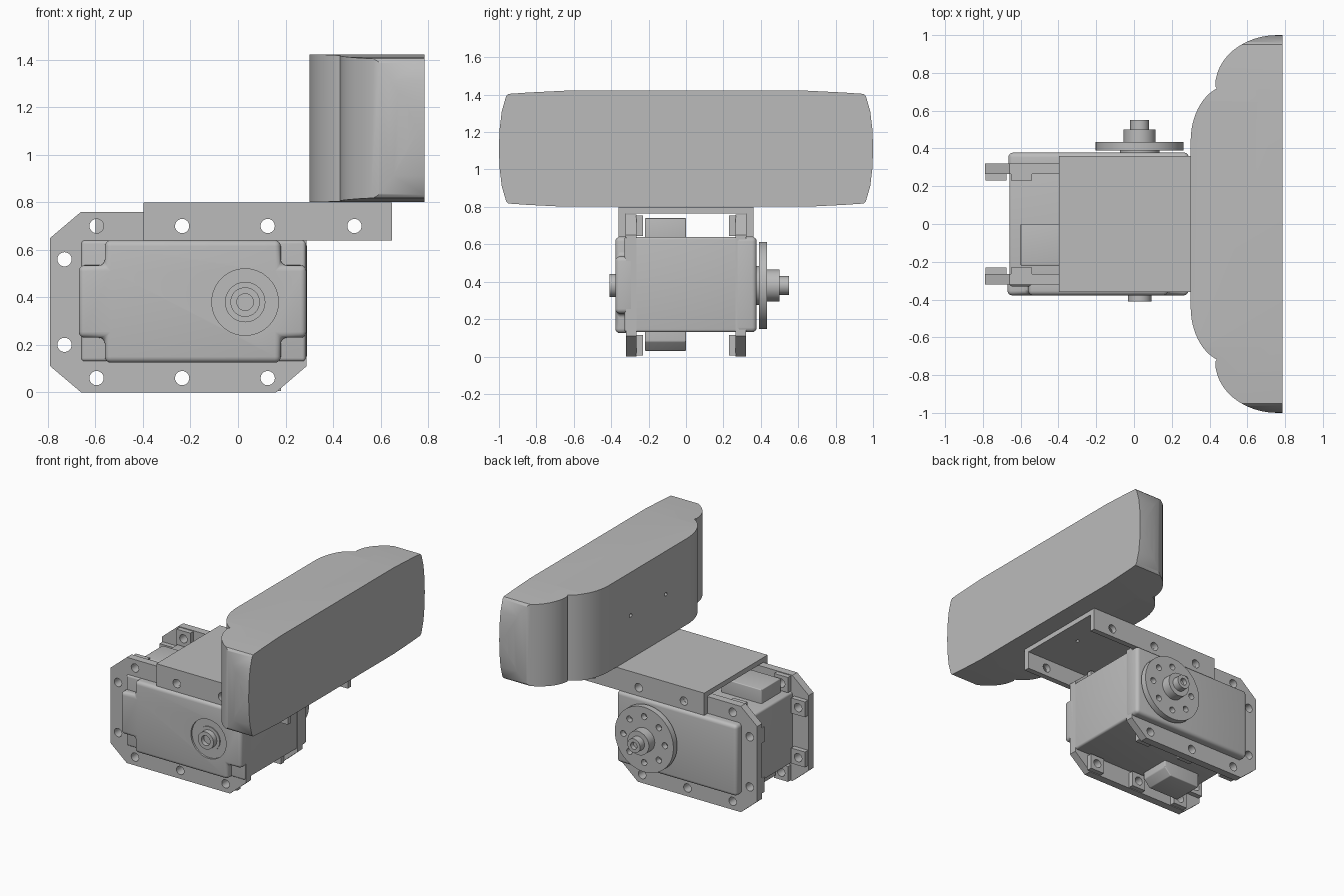
import bpy, bmesh, math
from mathutils import Vector

if "Cube" in bpy.data.objects:
    bpy.data.objects.remove(bpy.data.objects["Cube"])

grey = bpy.data.materials.new("plain grey")
grey.use_nodes = True
grey.diffuse_color = (0.5, 0.5, 0.5, 1)
grey.node_tree.nodes["Principled BSDF"].inputs["Base Color"].default_value = grey.diffuse_color

AXES = {"x": lambda p, q, d: (d, p, q),
        "y": lambda p, q, d: (p, d, q),
        "z": lambda p, q, d: (p, q, d)}


def make(name, bm):
    bmesh.ops.recalc_face_normals(bm, faces=bm.faces)
    mesh = bpy.data.meshes.new(name)
    bm.to_mesh(mesh)
    bm.free()
    obj = bpy.data.objects.new(name, mesh)
    bpy.context.collection.objects.link(obj)
    mesh.materials.append(grey)
    return obj


def bake(obj):
    """Apply all modifiers of an object."""
    deps = bpy.context.evaluated_depsgraph_get()
    mesh = bpy.data.meshes.new_from_object(obj.evaluated_get(deps))
    obj.modifiers.clear()
    obj.data = mesh


def add_prism(bm, axis, pts, a, b):
    place = AXES[axis]
    face = bm.faces.new([bm.verts.new(place(p, q, a)) for p, q in pts])
    new = bmesh.ops.extrude_face_region(bm, geom=[face])["geom"]
    verts = [v for v in new if isinstance(v, bmesh.types.BMVert)]
    bmesh.ops.translate(bm, verts=verts, vec=Vector(place(0, 0, b - a)))


def prism(name, axis, pts, a, b, bevel=0):
    bm = bmesh.new()
    add_prism(bm, axis, pts, a, b)
    obj = make(name, bm)
    if bevel:
        mod = obj.modifiers.new("round", "BEVEL")
        mod.width, mod.segments = bevel, 4
        bake(obj)
    return obj


def rect(p0, p1, q0, q1):
    return [(p0, q0), (p1, q0), (p1, q1), (p0, q1)]


def circle(p, q, r, n=24):
    return [(p + r * math.cos(math.tau * i / n), q + r * math.sin(math.tau * i / n)) for i in range(n)]


def boolean(obj, cutter, operation="DIFFERENCE"):
    mod = obj.modifiers.new("cut", "BOOLEAN")
    mod.operation, mod.object, mod.solver = operation, cutter, "EXACT"
    bake(obj)
    bpy.data.objects.remove(cutter)


def drill(obj, axis, centres, r, a, b, n=24):
    bm = bmesh.new()
    for p, q in centres:
        add_prism(bm, axis, circle(p, q, r, n), a, b)
    boolean(obj, make("drill", bm))


def lathe(name, profile, x, z):
    """Turn (radius, y) points around an axis parallel to y."""
    bm = bmesh.new()
    vs = [bm.verts.new((x + r, y, z)) for r, y in profile]
    edges = [bm.edges.new(e) for e in zip(vs, vs[1:])]
    bmesh.ops.spin(bm, geom=vs + edges, cent=(x, 0, z), axis=(0, 1, 0), angle=math.tau, steps=48)
    bmesh.ops.remove_doubles(bm, verts=bm.verts, dist=1e-4)
    return make(name, bm)


def arc(cp, cq, rp, rq, a0, a1, n=12):
    return [(cp + rp * math.cos(math.radians(a0 + (a1 - a0) * i / n)),
             cq + rq * math.sin(math.radians(a0 + (a1 - a0) * i / n))) for i in range(n + 1)]


# Motor case
prism("case_core", "y", rect(-0.66, 0.285, 0.13, 0.64), -0.33, 0.33, 0.015)
prism("back_cover", "y", rect(-0.665, 0.29, 0.13, 0.64), 0.26, 0.378, 0.025)
half = [(-0.56, 0.125), (0.18, 0.125), (0.18, 0.23), (0.288, 0.23)]
notched = half + [(p, 0.765 - q) for p, q in reversed(half)]
notched += [(-0.56, 0.535), (-0.67, 0.535), (-0.67, 0.23), (-0.56, 0.23)]
front_cover = prism("front_cover", "y", notched, -0.378, -0.27, 0.025)
drill(front_cover, "y", [(0.03, 0.38)], 0.14, -0.5, -0.365, 48)

# Cable housings above and below the case
prism("top_housing", "y", rect(-0.60, -0.28, 0.6, 0.74), -0.22, 0, 0.006)
prism("bottom_housing", "y",
      [(-0.56, 0.2), (-0.56, 0.03), (-0.32, 0.03), (-0.27, 0.08), (-0.27, 0.2)], -0.22, 0, 0.006)

# Mounting flanges with screw bosses on the inner side
holes = [(x, z) for x in (-0.595, -0.235, 0.125) for z in (0.06, 0.70)]
holes += [(-0.73, 0.20), (-0.73, 0.56)]
octagon = [(-0.66, 0), (0.16, 0), (0.288, 0.11), (0.288, 0.65), (0.16, 0.76),
           (-0.66, 0.76), (-0.79, 0.65), (-0.79, 0.11)]
for side, name in ((-1, "front"), (1, "back")):
    flange = prism(name + "_flange", "y", octagon, side * 0.265, side * 0.32)
    drill(flange, "y", holes, 0.03, -0.5, 0.5)
    bm = bmesh.new()
    for x, z in holes:
        add_prism(bm, "y", rect(x - 0.055, x + 0.055, z - 0.055, z + 0.055), side * 0.23, side * 0.266)
    bosses = make(name + "_screw_bosses", bm)
    drill(bosses, "y", holes, 0.03, -0.5, 0.5)

# Output horn and rear pivot
horn = lathe("output_horn", [(0, 0.36), (0.105, 0.36), (0.105, 0.39), (0.233, 0.39), (0.233, 0.433),
                             (0.085, 0.433), (0.085, 0.50), (0.05, 0.50), (0.05, 0.55),
                             (0.025, 0.55), (0.025, 0.52), (0, 0.52)], 0.03, 0.38)
drill(horn, "y", circle(0.03, 0.38, 0.165, 8), 0.022, 0.3, 0.6, 16)
pivot = lathe("front_pivot", [(0, -0.35), (0.085, -0.35), (0.085, -0.372), (0.062, -0.372), (0.062, -0.41),
                              (0.035, -0.41), (0.035, -0.38), (0, -0.38)], 0.03, 0.38)

# Channel bracket on top
channel = [(-0.36, 0.64), (-0.36, 0.80), (0.36, 0.80), (0.36, 0.64),
           (0.321, 0.64), (0.321, 0.765), (-0.321, 0.765), (-0.321, 0.64)]
bracket = prism("channel_bracket", "x", channel, -0.397, 0.648)
drill(bracket, "y", [(x, 0.70) for x in (-0.235, 0.125, 0.49)], 0.03, -0.5, 0.5)
drill(bracket, "z", [(0.49, 0)], 0.012, 0.7, 0.79, 12)

# Long head: plan outline cut to the bulged end outline
side = arc(0.76, 0.73, 0.33, 0.27, 90, 180) + arc(0.51, 0.44, 0.21, 0.295, 110, 180)
plan = [(0.785, 1.0)] + side
plan += [(x, -y) for x, y in reversed(plan)]
head = prism("head", "z", plan, 0.7, 1.5)
quarter = [(1.0, 0), (0.997, 0.1), (0.985, 0.2), (0.962, 0.28), (0.95, 0.293), (0.85, 0.3), (0.65, 0.31)]
ends = [(y, 1.111 + z) for y, z in quarter]
ends += [(-y, 1.111 + z) for y, z in reversed(quarter)]
ends += [(-y, 1.111 - z) for y, z in quarter[1:]]
ends += [(y, 1.111 - z) for y, z in reversed(quarter[1:])]
boolean(head, prism("end_outline", "x", ends, 0, 1), "INTERSECT")
drill(head, "x", [(0.2, 1.11), (-0.2, 1.11)], 0.014, 0.2, 0.4, 12)

# Smooth shading with sharp edges kept
bpy.ops.object.select_all(action="DESELECT")
for obj in bpy.context.collection.objects:
    if obj.type == "MESH" and grey.name in obj.data.materials:
        obj.select_set(True)
        bpy.context.view_layer.objects.active = obj
bpy.ops.object.shade_smooth_by_angle(angle=math.radians(30))
